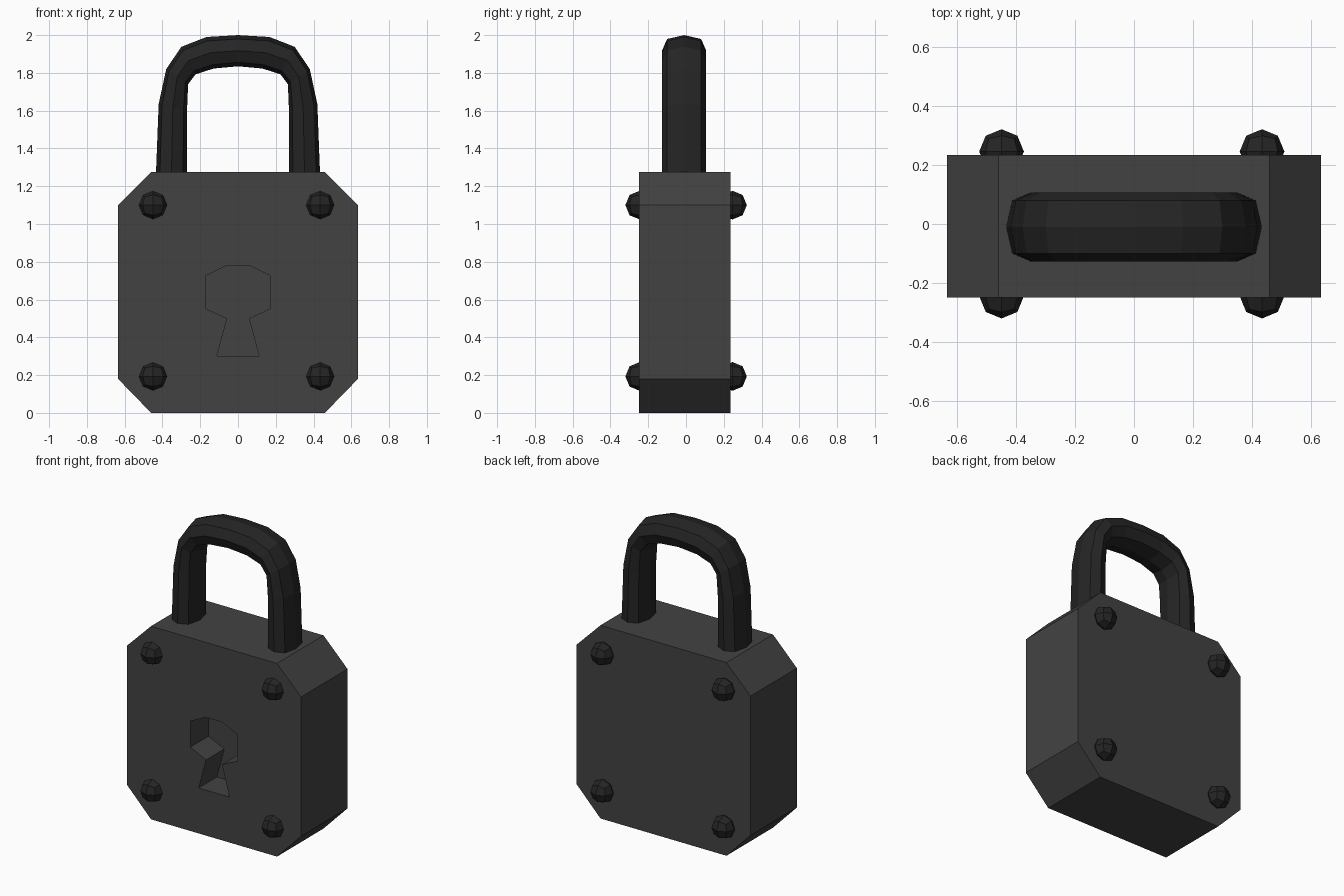
import bpy, bmesh
from math import cos, sin, pi, sqrt
from mathutils import Vector

if "Cube" in bpy.data.objects:
    bpy.data.objects.remove(bpy.data.objects["Cube"])


def material(name, v):
    m = bpy.data.materials.new(name)
    m.diffuse_color = (v, v, v, 1)
    m.use_nodes = True
    m.node_tree.nodes["Principled BSDF"].inputs["Base Color"].default_value = m.diffuse_color
    return m


BODY = material("dark_grey", 0.055)
METAL = material("black_metal", 0.018)


def finish(name, bm, mat):
    bmesh.ops.recalc_face_normals(bm, faces=bm.faces[:])
    me = bpy.data.meshes.new(name)
    bm.to_mesh(me)
    bm.free()
    ob = bpy.data.objects.new(name, me)
    bpy.context.collection.objects.link(ob)
    me.materials.append(mat)
    return ob


def prism(name, outline, y0, y1, mat):
    """Extrude an x-z outline along y."""
    bm = bmesh.new()
    face = bm.faces.new([bm.verts.new((x, y0, z)) for x, z in outline])
    ext = bmesh.ops.extrude_face_region(bm, geom=[face], use_keep_orig=True)
    new = [g for g in ext["geom"] if isinstance(g, bmesh.types.BMVert)]
    bmesh.ops.translate(bm, verts=new, vec=(0, y1 - y0, 0))
    return finish(name, bm, mat)


def mirrored(half):
    return half + [(-x, z) for x, z in reversed(half)]


# Body: chamfered block
FRONT, BACK = -0.25, 0.235
body = prism("body", mirrored([(0.46, 0), (0.635, 0.18), (0.635, 1.10), (0.46, 1.275)]),
             FRONT, BACK, BODY)

# Keyhole recess, cut into the front only
cutter = prism("keyhole_cutter",
               mirrored([(0.112, 0.30), (0.058, 0.50), (0.173, 0.553), (0.173, 0.725), (0.06, 0.78)]),
               FRONT - 0.1, FRONT + 0.19, BODY)
cutter.hide_render = True
cutter.hide_set(True)
cut = body.modifiers.new("keyhole", 'BOOLEAN')
cut.operation = 'DIFFERENCE'
cut.solver = 'EXACT'
cut.object = cutter

# Shackle: octagonal section swept between outer and inner curves
outer = [(-0.435, 1.25), (-0.42, 1.635), (-0.38, 1.82), (-0.30, 1.938), (-0.167, 1.99)]
inner = [(-0.27, 1.25), (-0.27, 1.60), (-0.264, 1.74), (-0.225, 1.792), (-0.13, 1.823)]
outer = mirrored(outer)
inner = mirrored(inner)
outer.insert(5, (0, 2.0))
inner.insert(5, (0, 1.835))
section = [(1, 0), (0.75, 0.77), (0, 1), (-0.75, 0.77),
           (-1, 0), (-0.75, -0.77), (0, -1), (0.75, -0.77)]
bm = bmesh.new()
rings = []
for (ox, oz), (ix, iz) in zip(outer, inner):
    mx, mz, dx, dz = (ox + ix) / 2, (oz + iz) / 2, (ox - ix) / 2, (oz - iz) / 2
    rings.append([bm.verts.new((mx + dx * u, -0.01 + 0.117 * v, mz + dz * u)) for u, v in section])
for a, b in zip(rings, rings[1:]):
    for i in range(8):
        j = (i + 1) % 8
        bm.faces.new((a[i], a[j], b[j], b[i]))
bm.faces.new(rings[0])
bm.faces.new(rings[-1])
finish("shackle", bm, METAL)

# Rivets: once-subdivided cubes rounded to spheres, on front and back
for side, y in (("front", -0.245), ("back", 0.246)):
    for x in (-0.45, 0.435):
        for z in (0.193, 1.10):
            bm = bmesh.new()
            bmesh.ops.create_cube(bm, size=2)
            bmesh.ops.subdivide_edges(bm, edges=bm.edges[:], cuts=1, use_grid_fill=True)
            for v in bm.verts:
                v.co = v.co.normalized() * 0.076 + Vector((x, y, z))
            finish(f"rivet_{side}", bm, METAL)
